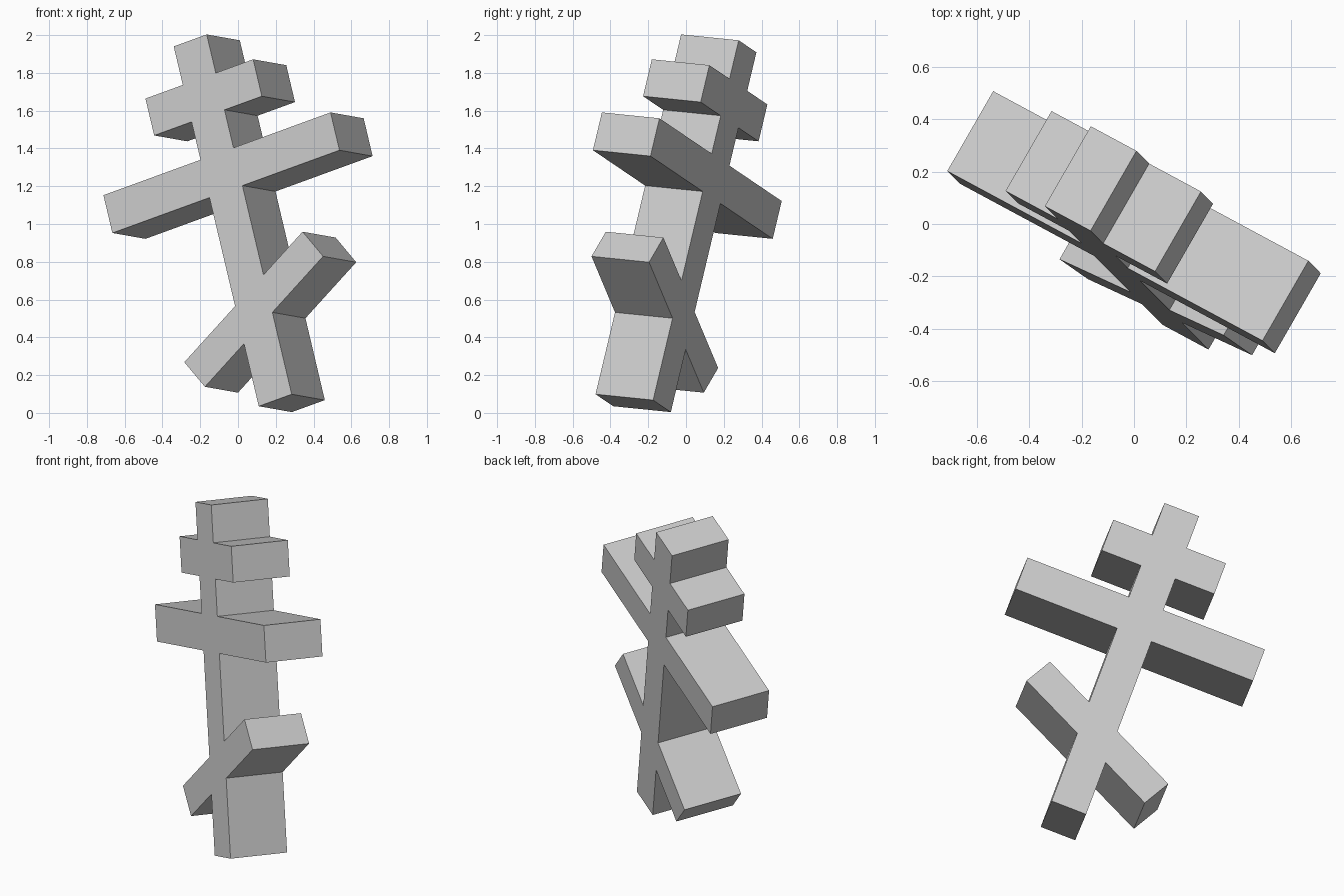
import bpy
import bmesh
import math
from mathutils import Matrix, Vector

if "Cube" in bpy.data.objects:
    bpy.data.objects.remove(bpy.data.objects["Cube"], do_unlink=True)

# Proportions in the plane of the cross
HALF = 0.104            # half width of the post
HEIGHT = 2.009
DEPTH = 0.353
BARS = [(0.717, 1.165, 1.376), (0.34, 1.588, 1.794)]   # half length, bottom, top
FOOT_Z, FOOT_LENGTH, FOOT_HALF = 0.508, 0.488, 0.093
FOOT_ANGLE = math.radians(27.4)


def side_outline(sign):
    """Outline of one side of the post, from bottom to top."""
    c, s = math.cos(FOOT_ANGLE), math.sin(FOOT_ANGLE)
    points = [(HALF, 0)]
    # Slanted footrest
    lower, upper = [], []
    for edge, pts in ((-1, lower), (1, upper)):
        offset = edge * FOOT_HALF
        join = sign * HALF * s / c + offset / c
        tip_x = c * FOOT_LENGTH - sign * s * offset
        tip_z = sign * s * FOOT_LENGTH + c * offset
        pts += [(HALF, FOOT_Z + join), (tip_x, FOOT_Z + tip_z)]
    points += lower + upper[::-1]
    # Level crossbars
    for reach, low, high in BARS:
        points += [(HALF, low), (reach, low), (reach, high), (HALF, high)]
    points.append((HALF, HEIGHT))
    return [(sign * x, z) for x, z in points]


outline = side_outline(1) + side_outline(-1)[::-1]

# Extrude the flat outline to a solid
bm = bmesh.new()
face = bm.faces.new([bm.verts.new((x, 0, z)) for x, z in outline])
result = bmesh.ops.extrude_face_region(bm, geom=[face])
back = [g for g in result["geom"] if isinstance(g, bmesh.types.BMVert)]
bmesh.ops.translate(bm, verts=back, vec=(0, DEPTH, 0))
bmesh.ops.recalc_face_normals(bm, faces=bm.faces)

# Lean and turn the whole cross
up = Vector((-0.224, 0.2255, 0.948)).normalized()
depth = Vector((0.496, 0.864, -0.085))
depth = (depth - up * depth.dot(up)).normalized()
across = depth.cross(up)
pose = Matrix((across, depth, up)).transposed().to_4x4()
bm.transform(Matrix.Translation((0.197, -0.432, 0.067)) @ pose)

mesh = bpy.data.meshes.new("three_bar_cross")
bm.to_mesh(mesh)
bm.free()
cross = bpy.data.objects.new("three_bar_cross", mesh)
bpy.context.collection.objects.link(cross)

grey = bpy.data.materials.new("light_grey")
grey.use_nodes = True
colour = (0.6, 0.6, 0.6, 1)
grey.diffuse_color = colour
grey.node_tree.nodes["Principled BSDF"].inputs["Base Color"].default_value = colour
mesh.materials.append(grey)
